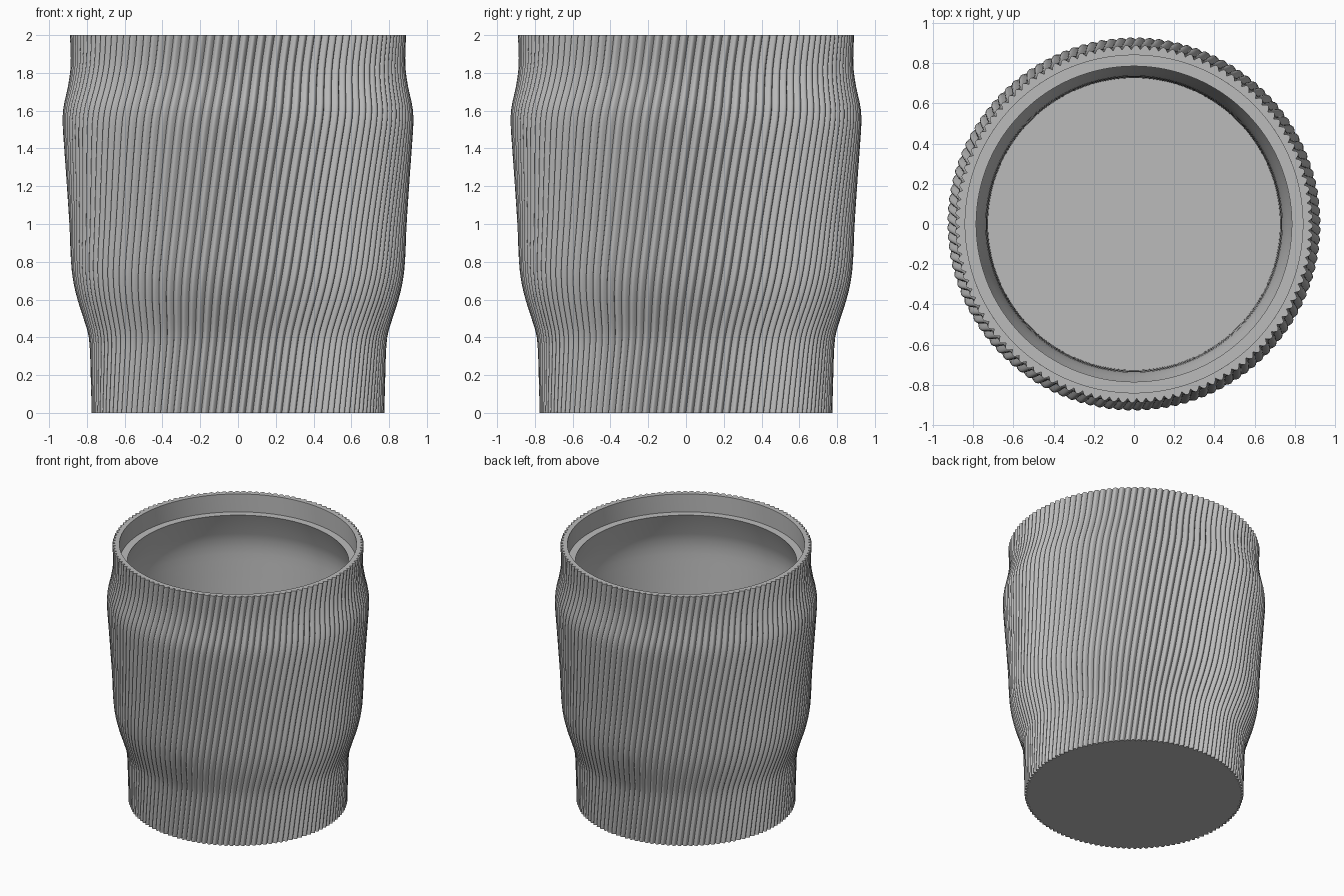
import bpy, bmesh, math

if "Cube" in bpy.data.objects:
    bpy.data.objects.remove(bpy.data.objects["Cube"], do_unlink=True)

RIBS, SEG = 120, 8          # ribs around the cup, columns per rib
COLS = RIBS * SEG
DEPTH, TWIST, WALL = 0.022, 0.33, 0.05
ROWS = 50

# Silhouette of the rib crests: (height, radius)
PROFILE = [(0, .775), (.2, .78), (.4, .79), (.5, .818), (.6, .85), (.7, .873),
           (.8, .884), (1, .893), (1.2, .906), (1.4, .92), (1.55, .929),
           (1.62, .924), (1.72, .902), (1.82, .887), (1.9, .886), (2, .89)]


def radius(z):
    """Smooth interpolation through the silhouette points."""
    i = 0
    while i < len(PROFILE) - 2 and z > PROFILE[i + 1][0]:
        i += 1

    def slope(k):
        a, b = PROFILE[max(k - 1, 0)], PROFILE[min(k + 1, len(PROFILE) - 1)]
        return (b[1] - a[1]) / (b[0] - a[0])
    (z0, r0), (z1, r1) = PROFILE[i], PROFILE[i + 1]
    h = z1 - z0
    t = (z - z0) / h
    s = t * t * (3 - 2 * t)
    return (r0 + (r1 - r0) * s + h * slope(i) * t * (1 - t) ** 2
            - h * slope(i + 1) * t * t * (1 - t))


grey = bpy.data.materials.new("plain grey")
grey.use_nodes = True
grey.diffuse_color = (0.5, 0.5, 0.5, 1)
grey.node_tree.nodes["Principled BSDF"].inputs["Base Color"].default_value = grey.diffuse_color


def add_ring(bm, r, z, ribbed=False):
    verts = []
    for i in range(COLS):
        a = math.tau * i / COLS + TWIST * z / 2
        bump = DEPTH * (1 - math.sin(math.pi * (i % SEG) / SEG)) if ribbed else 0
        verts.append(bm.verts.new(((r - bump) * math.cos(a), (r - bump) * math.sin(a), z)))
    return verts


def bridge(bm, low, high):
    for i in range(COLS):
        j = (i + 1) % COLS
        bm.faces.new((low[i], low[j], high[j], high[i]))


def build(name, rings, cap, angle):
    """Lathe the rings in order; cap says which end ring is closed."""
    bm = bmesh.new()
    loops = [add_ring(bm, *ring) for ring in rings]
    for low, high in zip(loops, loops[1:]):
        bridge(bm, low, high)
    ring, z = loops[cap], rings[cap][1]
    centre = bm.verts.new((0, 0, z))
    for i in range(COLS):
        pair = (ring[i], ring[i - 1]) if cap == 0 else (ring[i - 1], ring[i])
        bm.faces.new((centre, *pair))
    mesh = bpy.data.meshes.new(name)
    bm.to_mesh(mesh)
    bm.free()
    mesh.materials.append(grey)
    obj = bpy.data.objects.new(name, mesh)
    bpy.context.collection.objects.link(obj)
    bpy.ops.object.select_all(action='DESELECT')
    obj.select_set(True)
    bpy.context.view_layer.objects.active = obj
    bpy.ops.object.shade_smooth_by_angle(angle=math.radians(angle))


# Twisted ribbed outside, flat base and flat rim
outer = [(radius(2 * k / ROWS), 2 * k / ROWS, True) for k in range(ROWS + 1)]
build("ribbed_body", outer + [(0.84, 2)], 0, 40)

# Lid seat, undercut shoulder, smooth inner wall and floor
SHOULDER, FLOOR, STEPS = 1.68, 0.06, 30
heights = [SHOULDER + (FLOOR - SHOULDER) * k / STEPS for k in range(STEPS + 1)]
inner = [(0.84, 2), (0.84, 1.86), (0.785, 1.86)]
inner += [(radius(z) - WALL, z) for z in heights]
build("inner_liner", inner, -1, 18)
